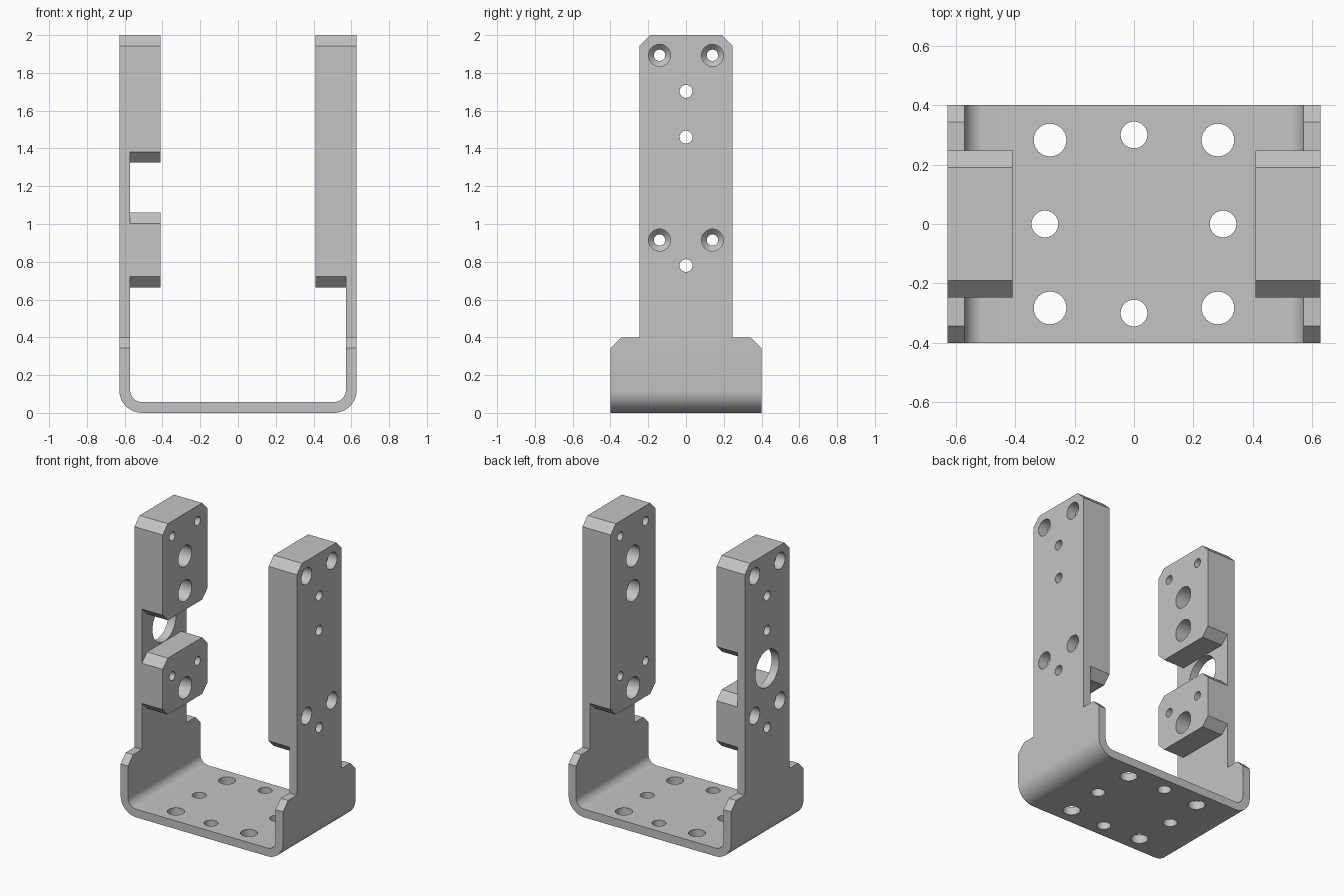
import bpy, bmesh, math

cube = bpy.data.objects.get("Cube")
if cube:
    bpy.data.objects.remove(cube, do_unlink=True)

grey = bpy.data.materials.new("plain grey metal")
grey.use_nodes = True
grey.diffuse_color = (0.55, 0.55, 0.55, 1)
grey.node_tree.nodes["Principled BSDF"].inputs["Base Color"].default_value = (0.55, 0.55, 0.55, 1)

OUT, IN, BLOCK = 0.6285, 0.571, 0.41   # wall outside, wall inside, block inside
CH = 0.057                             # corner chamfer


def finish(name, bm):
    bmesh.ops.recalc_face_normals(bm, faces=bm.faces)
    mesh = bpy.data.meshes.new(name)
    bm.to_mesh(mesh)
    bm.free()
    mesh.materials.append(grey)
    ob = bpy.data.objects.new(name, mesh)
    bpy.context.collection.objects.link(ob)
    return ob


def prism(name, outline, axis, lo, hi):
    """Extrude a closed outline along x (points are y, z) or y (points are x, z)."""
    bm = bmesh.new()
    place = (lambda a, b, t: (t, a, b)) if axis == "x" else (lambda a, b, t: (a, t, b))
    ends = [[bm.verts.new(place(a, b, t)) for a, b in outline] for t in (lo, hi)]
    for ring in ends:
        bm.faces.new(ring)
    for i in range(len(outline)):
        j = (i + 1) % len(outline)
        bm.faces.new((ends[0][i], ends[0][j], ends[1][j], ends[1][i]))
    return finish(name, bm)


def lathe(bm, profile, axis, u, v, n=40):
    """Add a closed turned solid: profile is (position along axis, radius)."""
    rings = []
    for t, r in profile:
        ring = []
        for k in range(n):
            a = 2 * math.pi * k / n
            p, q = u + r * math.cos(a), v + r * math.sin(a)
            ring.append(bm.verts.new((t, p, q) if axis == "x" else (p, q, t)))
        rings.append(ring)
    bm.faces.new(rings[0])
    bm.faces.new(rings[-1])
    for lower, upper in zip(rings, rings[1:]):
        for k in range(n):
            m = (k + 1) % n
            bm.faces.new((lower[k], lower[m], upper[m], upper[k]))


def boolean(ob, cutter, operation):
    mod = ob.modifiers.new("cut", "BOOLEAN")
    mod.operation, mod.solver, mod.object = operation, "EXACT", cutter
    bpy.context.view_layer.objects.active = ob
    bpy.ops.object.modifier_apply(modifier=mod.name)


def arc(cx, cz, r, start, end, n=10):
    return [(cx + r * math.cos(math.radians(start + (end - start) * i / n)),
             cz + r * math.sin(math.radians(start + (end - start) * i / n)))
            for i in range(n + 1)]


# Bent channel: rounded U profile trimmed to the stepped, chamfered side outline
R, r, T = 0.12, 0.0625, OUT - IN
outer = arc(-OUT + R, R, R, 180, 270) + arc(OUT - R, R, R, 270, 360)
inner = arc(IN - r, T + r, r, 360, 270) + arc(-IN + r, T + r, r, 270, 180)
bracket = prism("bracket", [(-OUT, 2.1)] + outer + [(OUT, 2.1), (IN, 2.1)] + inner + [(-IN, 2.1)],
                "y", -0.5, 0.5)
half = [(0.4, -0.1), (0.4, 0.4 - CH), (0.4 - CH, 0.4), (0.247, 0.4), (0.247, 2 - CH), (0.247 - CH, 2)]
trim = prism("trim_outline", half + [(-y, z) for y, z in reversed(half)], "x", -0.8, 0.8)
boolean(bracket, trim, "INTERSECT")
helpers = [trim]


# Chamfered blocks on the insides of the walls
def block(name, side, z0, z1):
    h = [(0.247 - CH, z0), (0.247, z0 + CH), (0.247, z1 - CH), (0.247 - CH, z1)]
    lo, hi = sorted((side * BLOCK, side * IN))
    return prism(name, h + [(-y, z) for y, z in reversed(h)], "x", lo, hi)


blocks = {1: [block("left_block", 1, 0.665, 2)],
          -1: [block("right_lower_block", -1, 0.665, 1.06), block("right_upper_block", -1, 1.325, 2)]}

# Wall and block holes: recessed screw holes and stepped centre bores
for side, parts in blocks.items():
    bm = bmesh.new()
    screw = [(0.7, 0.058), (0.56, 0.058), (0.53, 0.03), (0.3, 0.03)]
    bore = [(0.7, 0.034), (0.575, 0.034), (0.575, 0.074), (0.3, 0.074)]
    for z in (0.915, 1.893):
        for y in (-0.14, 0.14):
            lathe(bm, [(side * t, rad) for t, rad in screw], "x", y, z)
    for z in (0.78, 1.46, 1.702):
        lathe(bm, [(side * t, rad) for t, rad in bore], "x", 0, z)
    if side < 0:   # large window in the wall between the two blocks
        lathe(bm, [(-0.7, 0.13), (-0.5, 0.13)], "x", 0, 1.192, 64)
    cutter = finish("wall_hole_cutter", bm)
    for part in parts + [bracket]:
        boolean(part, cutter, "DIFFERENCE")
    helpers.append(cutter)

# Ring of eight holes in the base, alternating in size
bm = bmesh.new()
for i in range(8):
    a = math.pi / 4 * i
    dist, rad = (0.4, 0.055) if i % 2 else (0.3, 0.045)
    lathe(bm, [(-0.1, rad), (0.2, rad)], "z", dist * math.cos(a), dist * math.sin(a))
base_cutter = finish("base_hole_cutter", bm)
boolean(bracket, base_cutter, "DIFFERENCE")
helpers.append(base_cutter)

for ob in helpers:
    bpy.data.objects.remove(ob, do_unlink=True)

# Smooth rounds, sharp edges
bpy.ops.object.select_all(action="DESELECT")
for ob in [bracket] + blocks[1] + blocks[-1]:
    ob.select_set(True)
bpy.context.view_layer.objects.active = bracket
bpy.ops.object.shade_smooth_by_angle()
